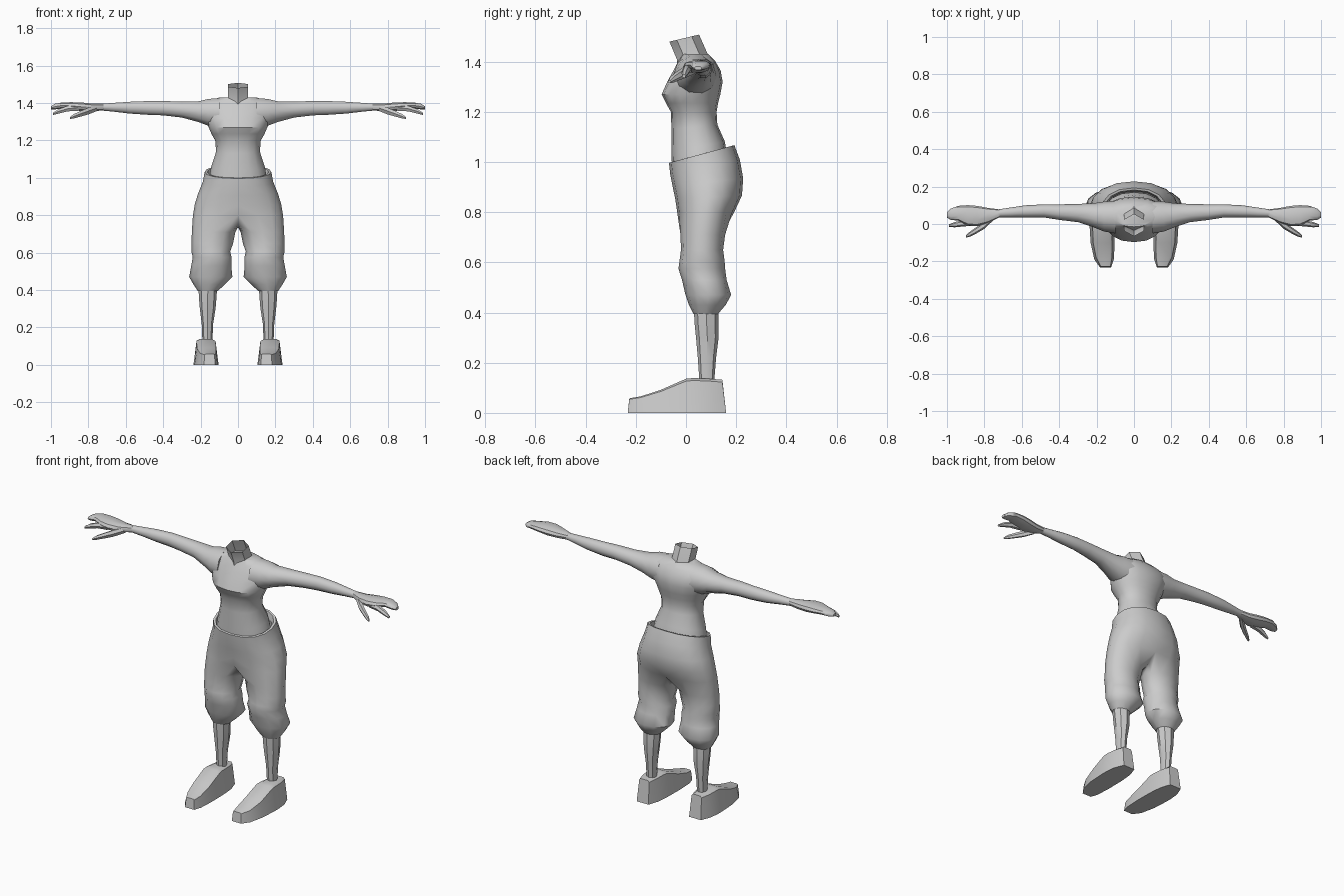
import bpy, bmesh
from math import sin, cos, radians, pi, copysign


def finish(name, bm, mirror=False, angle=40):
    bmesh.ops.recalc_face_normals(bm, faces=bm.faces)
    me = bpy.data.meshes.new(name)
    bm.to_mesh(me)
    bm.free()
    ob = bpy.data.objects.new(name, me)
    bpy.context.collection.objects.link(ob)
    bpy.ops.object.select_all(action='DESELECT')
    ob.select_set(True)
    bpy.context.view_layer.objects.active = ob
    bpy.ops.object.shade_smooth_by_angle(angle=radians(angle))
    if mirror:
        m = ob.modifiers.new("mirror", 'MIRROR')
        m.use_clip = True
    return ob


def loft(name, rings, caps=(True, True), mirror=False, angle=40):
    bm = bmesh.new()
    vs = [[bm.verts.new(p) for p in r] for r in rings]
    n = len(vs[0])
    for a, b in zip(vs, vs[1:]):
        for i in range(n):
            j = (i + 1) % n
            bm.faces.new((a[i], a[j], b[j], b[i]))
    if caps[0]:
        bm.faces.new(vs[0])
    if caps[1]:
        bm.faces.new(vs[-1])
    return finish(name, bm, mirror, angle)


def oval(a0, a1, b0, b1, n, e=1.0, start=0.0):
    """Points of a rounded section filling the box a0..a1, b0..b1."""
    out = []
    for i in range(n):
        t = start + 2 * pi * i / n
        c, s = cos(t), sin(t)
        c, s = copysign(abs(c) ** e, c), copysign(abs(s) ** e, s)
        out.append(((a0 + a1) / 2 + (a1 - a0) / 2 * c, (b0 + b1) / 2 + (b1 - b0) / 2 * s))
    return out


def z_ring(z, x0, x1, y0, y1, n, e=1.0, tilt=0.0):
    m = (y0 + y1) / 2
    return [(x, y, z + tilt * (y - m)) for x, y in oval(x0, x1, y0, y1, n, e)]


def x_ring(x, y0, y1, z0, z1, n, e=1.0):
    return [(x, y, z) for y, z in oval(y0, y1, z0, z1, n, e)]


# Torso: height, half width, front, back, tilt
torso = [(0.97, .16, -.055, .17, .2), (1.06, .143, -.058, .155, .2), (1.14, .117, -.058, .125, .1),
         (1.20, .122, -.06, .122, 0), (1.235, .142, -.08, .128, 0), (1.27, .157, -.097, .137, 0),
         (1.32, .178, -.075, .146, 0), (1.365, .185, -.05, .138, 0), (1.405, .165, -.03, .115, 0),
         (1.43, .10, -.015, .09, 0)]
loft("torso", [z_ring(z, -w, w, f, b, 16, .92, t) for z, w, f, b, t in torso])

# Open six-sided neck, leaning forward
neck = [(1.37, .065, -.04, .10), (1.42, .056, -.035, .085), (1.494, .056, -.066, .052)]
rings = []
for z, w, f, b in neck:
    m = (f + b) / 2
    rings.append([(w * 1.1 * x, m + y * (b - f) / 2, z + .014 * y)
                  for x, y in oval(-1, 1, -1, 1, 6, 1, pi / 2)])
loft("neck", rings, (False, False), angle=30)

# Arms: x, front, back, bottom, top
arm = [(.10, -.05, .125, 1.26, 1.43), (.16, -.04, .12, 1.275, 1.425), (.21, -.02, .112, 1.295, 1.412),
       (.30, .01, .107, 1.32, 1.41), (.40, .022, .105, 1.332, 1.412), (.48, .035, .105, 1.335, 1.412),
       (.58, .035, .1, 1.342, 1.408), (.66, .036, .088, 1.352, 1.402), (.74, .036, .076, 1.36, 1.396)]
loft("arm", [x_ring(*r, 10, .95) for r in arm], mirror=True)

# Mitten-like palm with joined fingers
hand = [(.72, .036, .078, 1.36, 1.397), (.78, .006, .086, 1.354, 1.398), (.84, -.012, .097, 1.356, 1.404),
        (.89, -.008, .101, 1.364, 1.405), (.94, .018, .097, 1.37, 1.404), (.98, .022, .082, 1.365, 1.396),
        (1.0, .034, .062, 1.366, 1.382)]
loft("hand", [x_ring(*r, 10, .85) for r in hand], mirror=True)

# Separate index finger and thumb: x, y, z, radius
fingers = {"index_finger": [(.85, .012, 1.376, .02), (.91, .004, 1.37, .017), (.96, -.004, 1.355, .014),
                            (.988, -.008, 1.342, .007)],
           "thumb": [(.755, .035, 1.372, .018), (.80, -.005, 1.357, .021), (.845, -.035, 1.341, .017),
                     (.88, -.056, 1.328, .013), (.897, -.066, 1.32, .006)]}
for name, path in fingers.items():
    loft(name, [x_ring(x, y - r, y + r, z - r, z + r, 6) for x, y, z, r in path], mirror=True)

# Trousers, right half: hip arcs (z, half width, front, back, tilt), then leg rings
hips = [(1.0, .155, -.05, .175, .27), (1.032, .164, -.058, .182, .27), (1.032, .178, -.068, .193, .27),
        (.98, .188, -.063, .215, .2), (.92, .212, -.054, .228, .1), (.86, .231, -.043, .223, .05),
        (.80, .241, -.035, .192, 0)]
legs = [(.71, .014, .247, -.022, .156), (.65, .026, .248, -.02, .148), (.605, .042, .249, -.026, .154),
        (.575, .034, .242, -.03, .156), (.53, .036, .25, -.016, .162), (.47, .03, .261, -.002, .18),
        (.43, .07, .238, .012, .158), (.395, .108, .215, .03, .128), (.41, .125, .2, .045, .115)]
bm = bmesh.new()
rows = []
for z, w, f, b, t in hips:
    m, h = (f + b) / 2, (b - f) / 2
    row = []
    for i in range(9):
        a = -pi / 2 + pi * i / 8
        x = 0 if i in (0, 8) else w * cos(a) ** .85
        y = m + h * copysign(abs(sin(a)) ** .92, sin(a))
        row.append(bm.verts.new((x, y, z + t * (y - m))))
    rows.append(row)
f, b = hips[-1][2:4]
for i, dip in enumerate((.05, .065, .05)):  # crotch seam
    rows[-1].append(bm.verts.new((0, b + (f - b) * (i + 1) / 4, .80 - dip)))
for z, x0, x1, f, b in legs:
    row = []
    for i in range(12):
        a = radians(-120 + 30 * i)
        row.append(bm.verts.new(((x0 + x1) / 2 + (x1 - x0) / 2 * cos(a),
                                 (f + b) / 2 + (b - f) / 2 * sin(a), z)))
    rows.append(row)
for k, (p, q) in enumerate(zip(rows, rows[1:])):
    closed = k >= len(hips) - 1
    for i in range(12 if closed else 8):
        j = (i + 1) % 12
        bm.faces.new((p[i], p[j], q[j], q[i]))
finish("trousers", bm, True, 50)

# Lower legs
calf = [(.44, .11, .212, .03, .128), (.36, .115, .209, .034, .13), (.30, .12, .204, .04, .13),
        (.22, .133, .194, .047, .12), (.12, .137, .19, .054, .112)]
loft("lower_leg", [z_ring(*r, 8) for r in calf], mirror=True)

# Shoes: bottom y, top y, inner x, outer x, side inset, height
shoe = [(-.232, -.226, .122, .182, .004, .058), (-.19, -.18, .108, .212, .01, .066),
        (-.10, -.10, .103, .232, .014, .092), (0, 0, .104, .238, .016, .136),
        (.04, .03, .106, .238, .017, .139), (.10, .095, .112, .232, .016, .136),
        (.16, .145, .132, .208, .006, .132)]
loft("shoe", [[(a, yb, 0), (b, yb, 0), (b - i, yt, h * .93), (b - 2.2 * i, yt, h),
               (a + 2.2 * i, yt, h), (a + i, yt, h * .93)]
              for yb, yt, a, b, i, h in shoe], mirror=True, angle=32)
